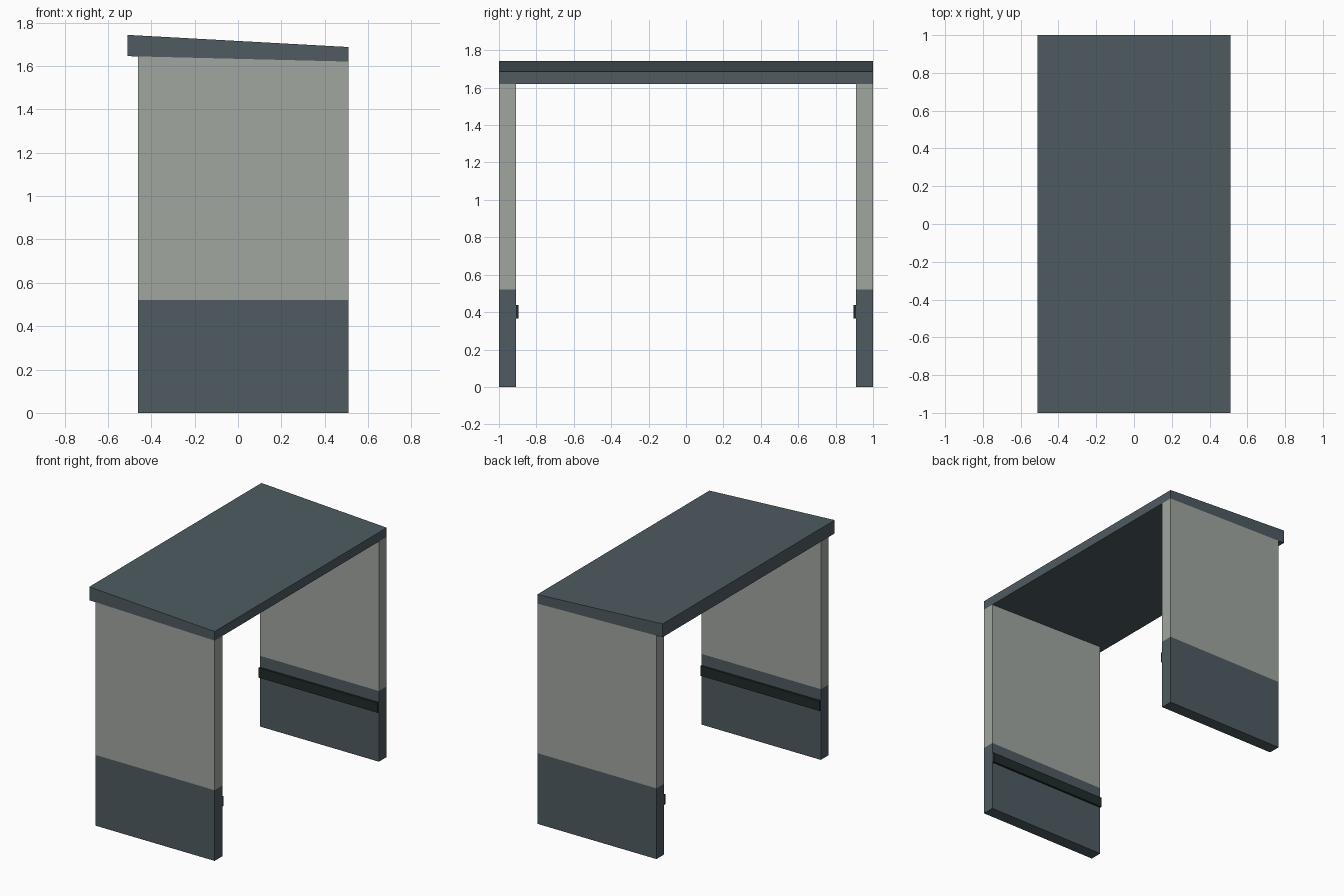
import bpy, bmesh

if "Cube" in bpy.data.objects:
    bpy.data.objects.remove(bpy.data.objects["Cube"])


def srgb(r, g, b):
    lin = lambda c: c / 12.92 if c <= 0.04045 else ((c + 0.055) / 1.055) ** 2.4
    return (lin(r / 255), lin(g / 255), lin(b / 255), 1)


def material(name, rgb):
    m = bpy.data.materials.new(name)
    m.diffuse_color = srgb(*rgb)
    m.use_nodes = True
    m.node_tree.nodes["Principled BSDF"].inputs["Base Color"].default_value = m.diffuse_color
    return m


SLATE = material("dark slate", (78, 91, 97))
GREY = material("pale grey", (160, 166, 160))
BLACK = material("near black", (32, 42, 42))


def extrude_profile(name, profile, y0, y1, mats, split_z=None):
    """Extrude an x-z outline from y0 to y1; faces above split_z use the second material."""
    bm = bmesh.new()
    face = bm.faces.new([bm.verts.new((x, y0, z)) for x, z in profile])
    ext = bmesh.ops.extrude_face_region(bm, geom=[face])["geom"]
    bmesh.ops.translate(bm, vec=(0, y1 - y0, 0),
                        verts=[v for v in ext if isinstance(v, bmesh.types.BMVert)])
    if split_z is not None:
        bmesh.ops.bisect_plane(bm, geom=bm.verts[:] + bm.edges[:] + bm.faces[:],
                               plane_co=(0, 0, split_z), plane_no=(0, 0, 1))
        for f in bm.faces:
            f.material_index = int(f.calc_center_median().z > split_z)
    bmesh.ops.recalc_face_normals(bm, faces=bm.faces[:])
    mesh = bpy.data.meshes.new(name)
    bm.to_mesh(mesh)
    bm.free()
    for m in mats:
        mesh.materials.append(m)
    obj = bpy.data.objects.new(name, mesh)
    bpy.context.collection.objects.link(obj)
    return obj


X_ROOF, X_BACK, X_FRONT = -0.51, -0.46, 0.51


def underside(x):
    """Height of the sloping roof underside."""
    return 1.645 + (1.62 - 1.645) * (x - X_ROOF) / (X_FRONT - X_ROOF)


# Tapered sloping roof
extrude_profile("roof", [(X_ROOF, underside(X_ROOF)), (X_FRONT, underside(X_FRONT)),
                         (X_FRONT, 1.687), (X_ROOF, 1.743)], -1, 1, [SLATE])

wall = [(X_BACK, 0), (X_FRONT, 0), (X_FRONT, underside(X_FRONT)), (X_BACK, underside(X_BACK))]
rail = [(X_BACK, 0.365), (X_FRONT, 0.365), (X_FRONT, 0.437), (X_BACK, 0.437)]
for side, s in (("front", -1), ("rear", 1)):
    # Two-tone side wall
    extrude_profile(side + "_wall", wall, s, s * 0.91, [SLATE, GREY], 0.52)
    # Bumper rail on the inner face
    extrude_profile(side + "_rail", rail, s * 0.91, s * 0.895, [BLACK])
